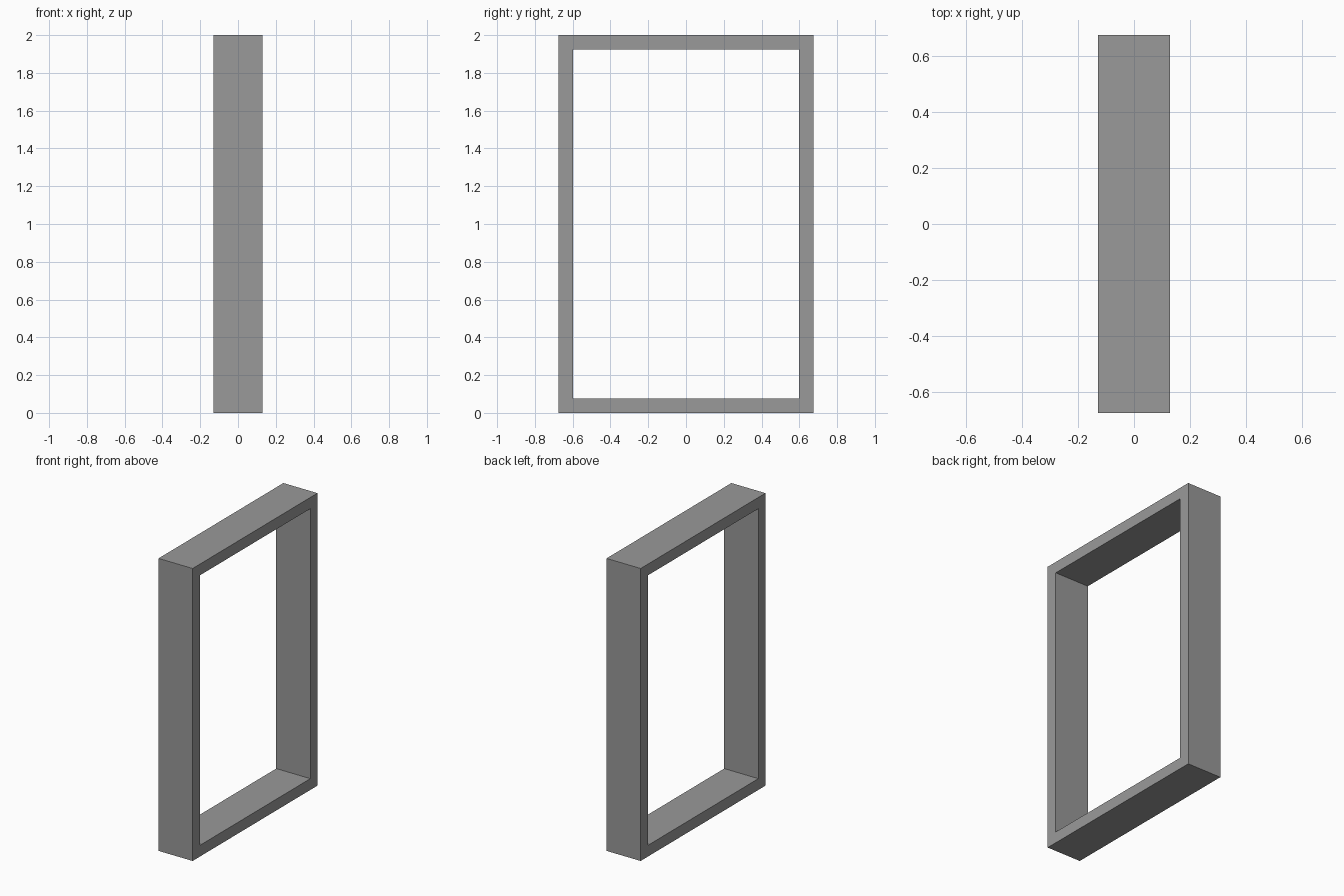
import bpy, bmesh

if "Cube" in bpy.data.objects:
    bpy.data.objects.remove(bpy.data.objects["Cube"])

DEPTH, WIDTH, HEIGHT, WALL = 0.258, 1.349, 2.0, 0.077


def rectangle(bm, x, inset):
    """Upright rectangle of vertices in the YZ plane."""
    y, low, high = WIDTH / 2 - inset, inset, HEIGHT - inset
    return [bm.verts.new((x, a, b))
            for a, b in ((-y, low), (y, low), (y, high), (-y, high))]


# Open rectangular frame: outer and inner loops, mitred at the corners
bm = bmesh.new()
loops = [rectangle(bm, -DEPTH / 2, 0), rectangle(bm, DEPTH / 2, 0),
         rectangle(bm, DEPTH / 2, WALL), rectangle(bm, -DEPTH / 2, WALL)]
for k in range(4):
    a, b = loops[k], loops[(k + 1) % 4]
    for i in range(4):
        j = (i + 1) % 4
        bm.faces.new((a[i], a[j], b[j], b[i]))
bmesh.ops.recalc_face_normals(bm, faces=bm.faces)

mesh = bpy.data.meshes.new("rectangular_frame")
bm.to_mesh(mesh)
bm.free()
frame = bpy.data.objects.new("rectangular_frame", mesh)
bpy.context.collection.objects.link(frame)

# Dark grey finish
grey = bpy.data.materials.new("dark_grey")
grey.diffuse_color = (0.32, 0.32, 0.32, 1)
grey.use_nodes = True
grey.node_tree.nodes["Principled BSDF"].inputs["Base Color"].default_value = grey.diffuse_color
mesh.materials.append(grey)
